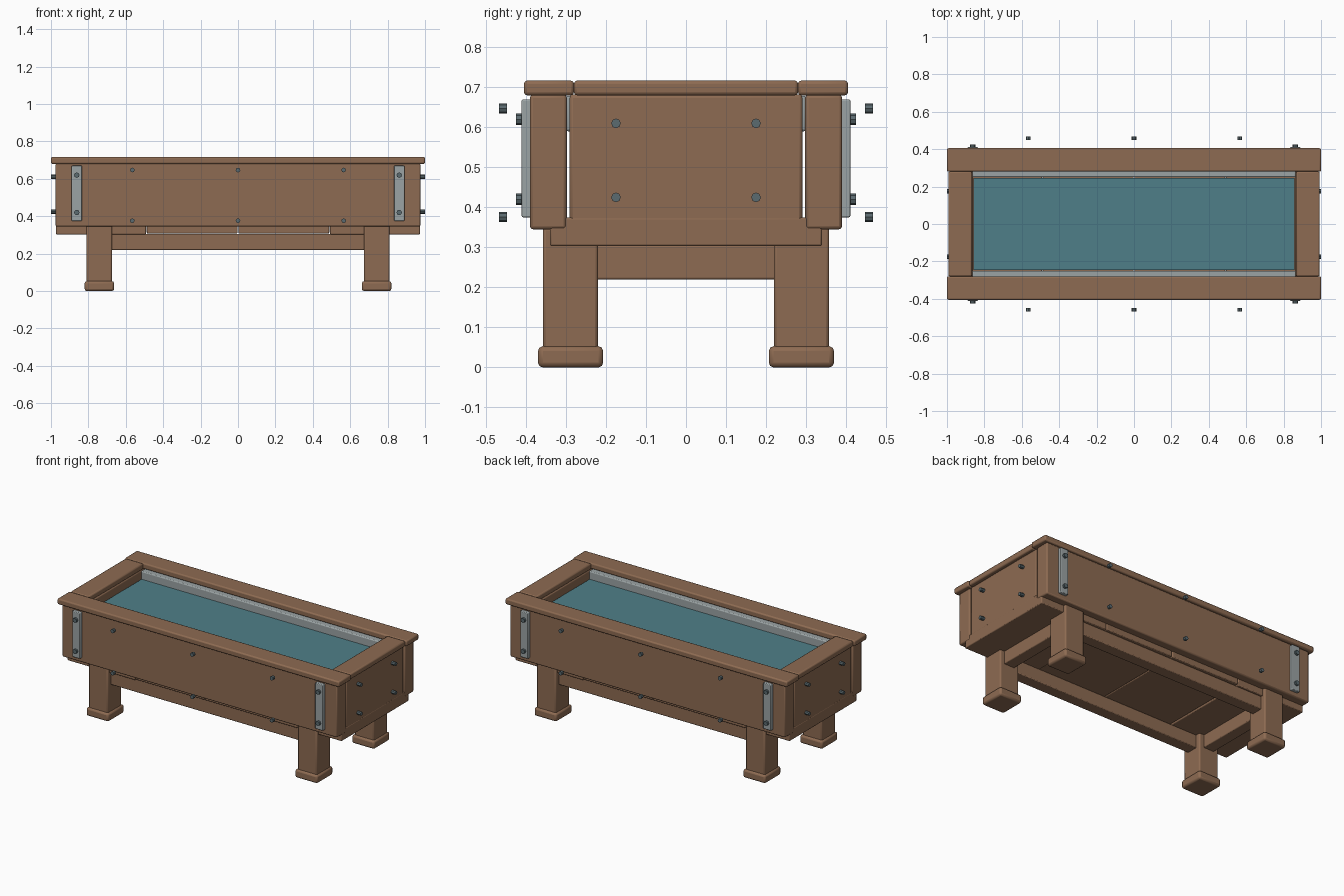
import bpy, math
from mathutils import Vector

cube = bpy.data.objects.get("Cube")
if cube:
    bpy.data.objects.remove(cube, do_unlink=True)


def material(name, rgb, roughness, metallic=0.0):
    m = bpy.data.materials.new(name)
    m.use_nodes = True
    m.diffuse_color = (*rgb, 1)
    shader = m.node_tree.nodes["Principled BSDF"]
    shader.inputs["Base Color"].default_value = (*rgb, 1)
    shader.inputs["Roughness"].default_value = roughness
    return m


WOOD = material("brown wood", (0.27, 0.147, 0.084), 0.8)
STEEL = material("grey steel", (0.33, 0.37, 0.375), 0.5)
BOLT = material("dark bolt steel", (0.105, 0.145, 0.16), 0.5)
WATER = material("teal water", (0.078, 0.212, 0.25), 0.3)


def finish(obj, name, mat):
    obj.name = name
    obj.data.materials.append(mat)


def box(name, mat, x, y, z, bevel=0.008):
    """Bevelled box from its (low, high) range on each axis."""
    lo, hi = zip(x, y, z)
    lo, hi = Vector(lo), Vector(hi)
    bpy.ops.mesh.primitive_cube_add(size=1, location=(lo + hi) / 2)
    obj = bpy.context.object
    obj.scale = hi - lo
    bpy.ops.object.transform_apply(location=False, rotation=False, scale=True)
    finish(obj, name, mat)
    if bevel:
        mod = obj.modifiers.new("Rounded edges", "BEVEL")
        mod.width = bevel
        mod.segments = 2
        bpy.ops.object.shade_smooth_by_angle(angle=math.radians(30))


def bolt(name, loc, axis, radius, length):
    turn = (math.pi / 2, 0, 0) if axis == "y" else (0, math.pi / 2, 0)
    bpy.ops.mesh.primitive_cylinder_add(vertices=8, radius=radius, depth=length,
                                        location=loc, rotation=turn)
    finish(bpy.context.object, name, BOLT)


def span(side, a, b):
    """Range a..b mirrored to the given side."""
    return sorted((side * a, side * b))


SIDES = ((-1, "right"), (1, "left"))
FACES = ((-1, "front"), (1, "back"))

# Floor planks
edges = (-0.975, -0.49, 0, 0.49, 0.975)
for i in range(4):
    bottom = 0.303 if i in (0, 3) else 0.308
    box(f"floor_plank_{i + 1}", WOOD, (edges[i] + 0.002, edges[i + 1] - 0.002),
        (-0.34, 0.34), (bottom, 0.375), 0.005)

# Long walls, rim boards, liner strips, lower rails and bolts
for f, face in FACES:
    box(f"{face}_wall", WOOD, (-0.975, 0.975), span(f, 0.298, 0.39), (0.345, 0.682))
    box(f"{face}_rim_board", WOOD, (-1, 1), span(f, 0.28, 0.405), (0.68, 0.717))
    box(f"{face}_liner_strip", STEEL, (-0.865, 0.865), span(f, 0.25, 0.3), (0.59, 0.679), 0.006)
    box(f"{face}_rail", WOOD, (-0.7, 0.7), span(f, 0.25, 0.325), (0.22, 0.306), 0.005)
    for x in (-0.565, 0, 0.565):
        for z in (0.647, 0.376):
            bolt(f"{face}_outer_bolt", (x, f * 0.458, z), "y", 0.0125, 0.02)

# End panels, rim boards, rails and bolts
for s, side in SIDES:
    box(f"{side}_end_panel", WOOD, span(s, 0.862, 0.972), (-0.291, 0.291), (0.345, 0.682))
    box(f"{side}_rim_board", WOOD, span(s, 0.865, 0.993), (-0.28, 0.28), (0.68, 0.717))
    box(f"{side}_rail", WOOD, span(s, 0.705, 0.78), (-0.24, 0.24), (0.22, 0.306), 0.005)
    for y in (-0.175, 0.175):
        for z in (0.61, 0.425):
            bolt(f"{side}_end_bolt", (s * 0.983, y, z), "x", 0.012, 0.034)

    # Corner legs with feet, and bolted plates
    for f, face in FACES:
        box(f"{face}_{side}_leg", WOOD, span(s, 0.673, 0.81), span(f, 0.22, 0.358), (0.03, 0.35))
        box(f"{face}_{side}_foot", WOOD, span(s, 0.662, 0.82), span(f, 0.207, 0.37), (0, 0.053), 0.012)
        box(f"{face}_{side}_plate", STEEL, span(s, 0.834, 0.89), span(f, 0.385, 0.411), (0.375, 0.67), 0.004)
        for z in (0.62, 0.42):
            bolt(f"{face}_{side}_plate_bolt", (s * 0.862, f * 0.415, z), "y", 0.0145, 0.02)

# Water
box("water", WATER, (-0.857, 0.857), (-0.247, 0.247), (0.37, 0.63), 0)
